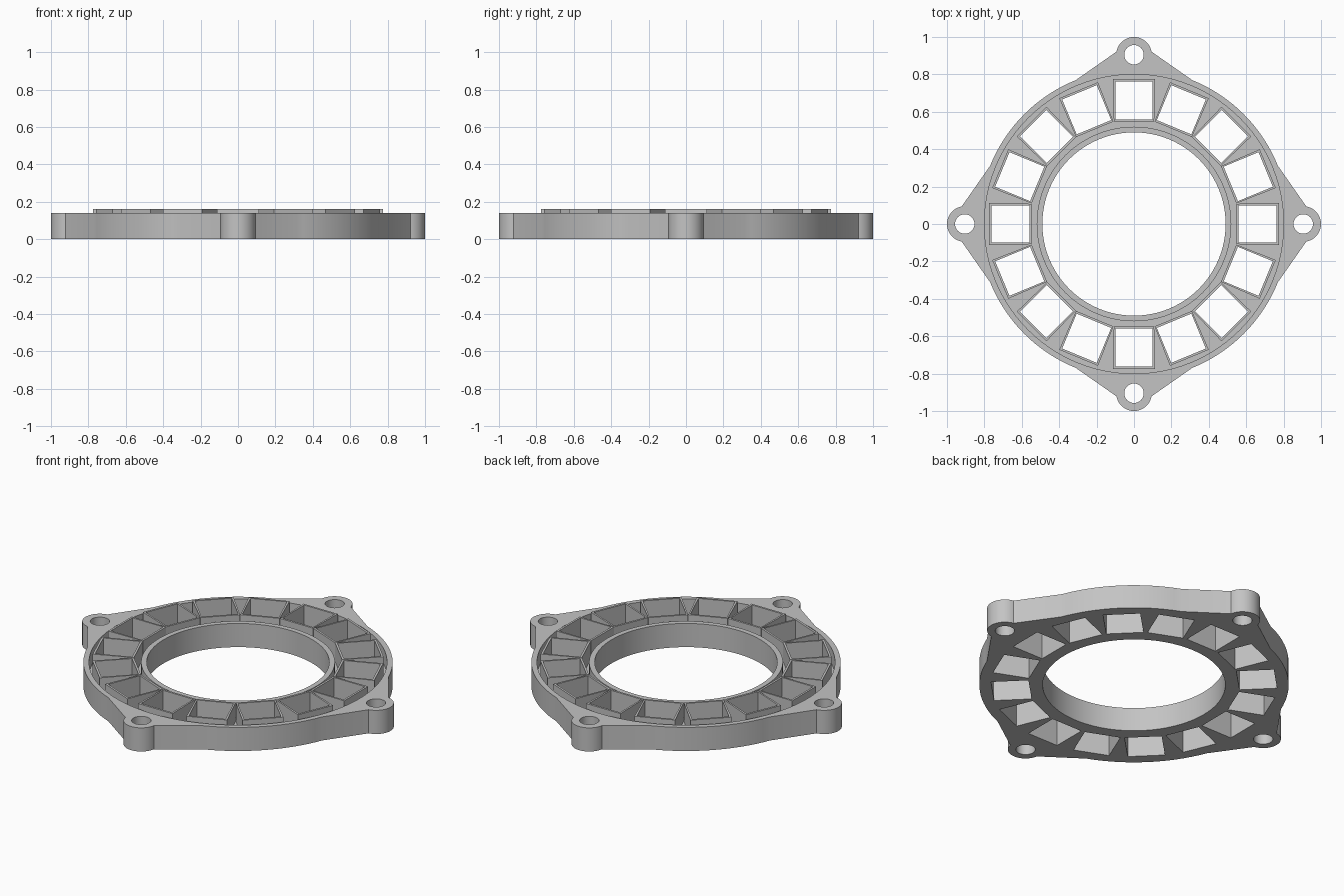
import bpy
import bmesh
from math import cos, sin, radians, pi

if "Cube" in bpy.data.objects:
    bpy.data.objects.remove(bpy.data.objects["Cube"], do_unlink=True)

FLOOR, RIM, FRAME_TOP = 0.05, 0.14, 0.16
SLOTS = 16


def material(name, rgb):
    mat = bpy.data.materials.new(name)
    mat.use_nodes = True
    color = (*rgb, 1.0)
    mat.diffuse_color = color
    mat.node_tree.nodes["Principled BSDF"].inputs["Base Color"].default_value = color
    return mat


def rotate(points, angle):
    c, s = cos(angle), sin(angle)
    return [(x * c - y * s, x * s + y * c) for x, y in points]


def arc(cx, radius, start, end, steps):
    angles = [radians(start + (end - start) * i / steps) for i in range(steps + 1)]
    return [(cx + radius * cos(a), radius * sin(a)) for a in angles]


def circle(radius, cx=0.0, steps=96):
    return arc(cx, radius, 0, 360, steps)[:-1]


def cap(bm, loops, z):
    """Flat face bounded by an outline and any number of holes."""
    edges = []
    for loop in loops:
        verts = [bm.verts.new((x, y, z)) for x, y in loop]
        edges += [bm.edges.new((verts[i - 1], verts[i])) for i in range(len(verts))]
    bmesh.ops.triangle_fill(bm, edges=edges, use_beauty=True, normal=(0, 0, 1))


def walls(bm, loops, z0, z1):
    """Vertical band along each loop."""
    for loop in loops:
        low = [bm.verts.new((x, y, z0)) for x, y in loop]
        high = [bm.verts.new((x, y, z1)) for x, y in loop]
        for i in range(len(loop)):
            bm.faces.new((low[i - 1], low[i], high[i], high[i - 1]))


def finish(bm, name, mat):
    bmesh.ops.remove_doubles(bm, verts=bm.verts[:], dist=0.0001)
    bmesh.ops.recalc_face_normals(bm, faces=bm.faces[:])
    mesh = bpy.data.meshes.new(name)
    bm.to_mesh(mesh)
    bm.free()
    mesh.materials.append(mat)
    obj = bpy.data.objects.new(name, mesh)
    bpy.context.collection.objects.link(obj)
    bpy.ops.object.select_all(action="DESELECT")
    obj.select_set(True)
    bpy.context.view_layer.objects.active = obj
    bpy.ops.object.shade_smooth_by_angle(angle=radians(20))
    return obj


grey = material("plain grey", (0.55, 0.55, 0.55))

# Outline: round body with four bolt ears
quarter = arc(0.905, 0.095, -80, 80, 20) + arc(0, 0.83, 22, 68, 16)
outline, bolt_holes = [], []
for k in range(4):
    outline += rotate(quarter, k * pi / 2)
    bolt_holes.append(rotate(circle(0.052, 0.905, 32), k * pi / 2))

# Square windows and the thin frames around them
window = [(0.56, -0.1), (0.762, -0.1), (0.762, 0.1), (0.56, 0.1)]
border = [(0.548, -0.108), (0.774, -0.112), (0.774, 0.112), (0.548, 0.108)]
turns = [k * 2 * pi / SLOTS for k in range(SLOTS)]
windows = [rotate(window, t) for t in turns]
borders = [rotate(border, t) for t in turns]

bore, lip, channel = circle(0.49), circle(0.52), circle(0.8)

# Housing: base plate, raised outer rim, inner lip and channel between
bm = bmesh.new()
cap(bm, [outline, bore] + bolt_holes + windows, 0)
cap(bm, [channel, lip] + windows, FLOOR)
cap(bm, [outline, channel] + bolt_holes, RIM)
cap(bm, [lip, bore], RIM)
walls(bm, [outline, bore] + bolt_holes, 0, RIM)
walls(bm, [channel, lip], FLOOR, RIM)
walls(bm, windows, 0, FLOOR)
finish(bm, "housing", grey)

# Window frames standing in the channel
bm = bmesh.new()
for hole, edge in zip(windows, borders):
    for z in (FLOOR, FRAME_TOP):
        cap(bm, [hole, edge], z)
    walls(bm, [hole, edge], FLOOR, FRAME_TOP)
finish(bm, "window_frames", grey)
